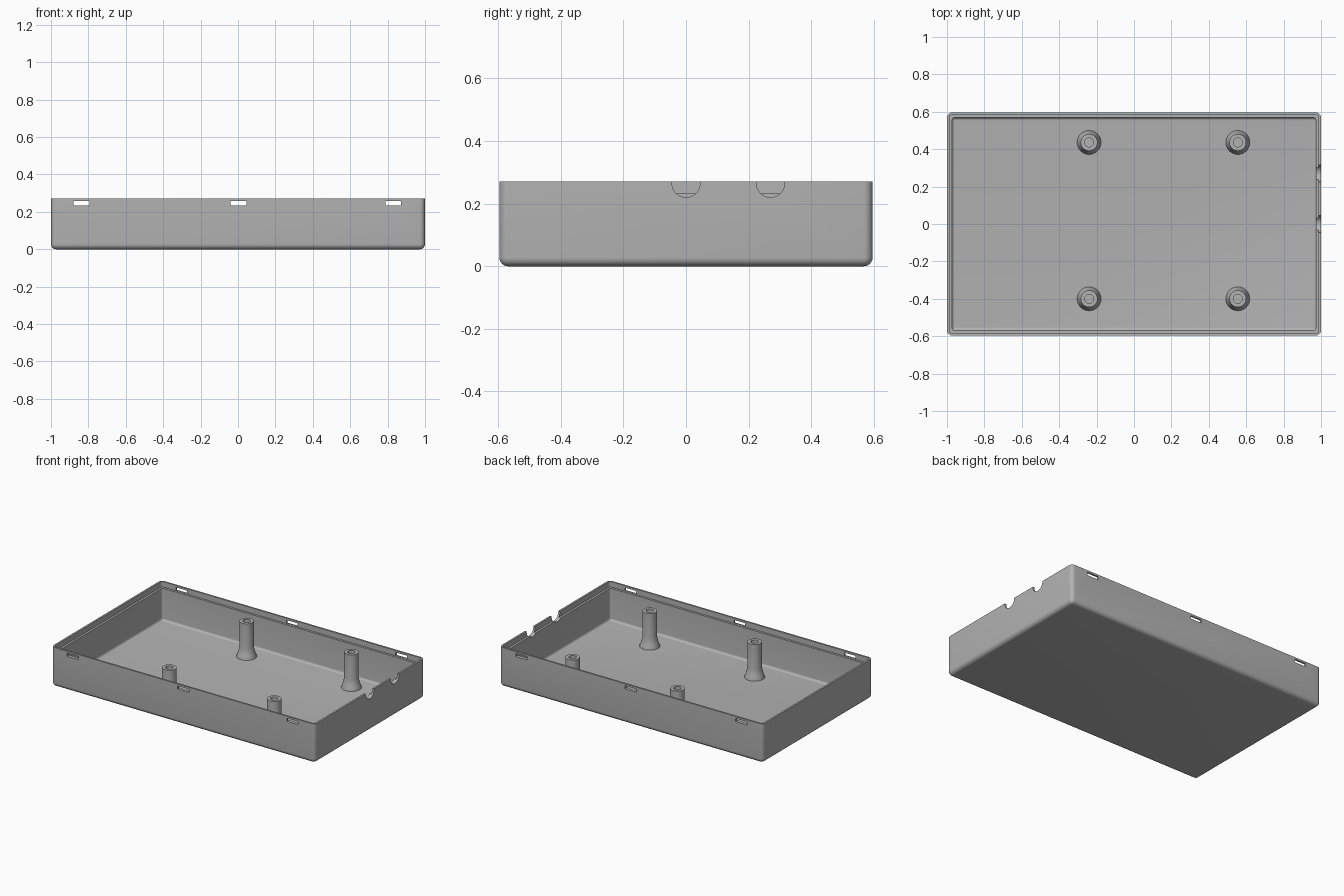
import bpy
import bmesh
from math import sin, cos, pi
from mathutils import Matrix

cube = bpy.data.objects.get("Cube")
if cube:
    bpy.data.objects.remove(cube, do_unlink=True)

HALF_X, HALF_Y, HEIGHT = 1.0, 0.596, 0.27
FILLET, WALL, LIP = 0.028, 0.027, 0.0125
FLOOR, LEDGE, INNER_FILLET = 0.013, 0.233, 0.015

grey = bpy.data.materials.new("plain grey")
grey.use_nodes = True
colour = (0.45, 0.45, 0.45, 1)
grey.diffuse_color = colour
grey.node_tree.nodes["Principled BSDF"].inputs["Base Color"].default_value = colour


def make_object(name, bm):
    bmesh.ops.recalc_face_normals(bm, faces=bm.faces)
    mesh = bpy.data.meshes.new(name)
    bm.to_mesh(mesh)
    bm.free()
    mesh.materials.append(grey)
    obj = bpy.data.objects.new(name, mesh)
    bpy.context.collection.objects.link(obj)
    return obj


def select(obj):
    bpy.ops.object.select_all(action='DESELECT')
    obj.select_set(True)
    bpy.context.view_layer.objects.active = obj


def smooth(obj):
    select(obj)
    bpy.ops.object.shade_smooth_by_angle(angle=pi / 6)


def rounded_ring(bm, inset, radius, z, steps=6):
    """Rounded rectangle, inset from the outer walls."""
    radius = max(radius, 0.0006)
    cx, cy = HALF_X - inset - radius, HALF_Y - inset - radius
    ring = []
    for q, (sx, sy) in enumerate(((1, 1), (-1, 1), (-1, -1), (1, -1))):
        for i in range(steps + 1):
            a = (q + i / steps) * pi / 2
            ring.append(bm.verts.new((sx * cx + radius * cos(a), sy * cy + radius * sin(a), z)))
    return ring


def loft(bm, rings):
    for a, b in zip(rings, rings[1:]):
        n = len(a)
        for i in range(n):
            j = (i + 1) % n
            bm.faces.new((a[i], a[j], b[j], b[i]))
    bm.faces.new(rings[0])
    bm.faces.new(rings[-1])


# Tray: outer fillet, walls, stepped rim, inner wall, inner fillet
bm = bmesh.new()
sections = []
for i in range(7):
    a = i / 6 * pi / 2
    sections.append((FILLET * (1 - sin(a)), FILLET * sin(a), FILLET * (1 - cos(a))))
sections += [(0, FILLET, HEIGHT), (LIP, FILLET - LIP, HEIGHT),
             (LIP, FILLET - LIP, LEDGE), (WALL, INNER_FILLET, LEDGE)]
for i in range(7):
    a = i / 6 * pi / 2
    sections.append((WALL + INNER_FILLET * (1 - cos(a)), INNER_FILLET * cos(a),
                     FLOOR + INNER_FILLET * (1 - sin(a))))
loft(bm, [rounded_ring(bm, *s) for s in sections])
tray = make_object("tray", bm)

# Cutters: latch slots in the long walls, cable notches in one end
bm = bmesh.new()
for x in (-0.836, 0.002, 0.83):
    for y in (-HALF_Y, HALF_Y):
        bmesh.ops.create_cube(bm, size=1, matrix=Matrix.Translation((x, y, 0.246))
                              @ Matrix.Diagonal((0.085, 0.1, 0.022, 1)))
for y in (0.0, 0.27):
    bmesh.ops.create_cone(bm, cap_ends=True, segments=40, radius1=0.045, radius2=0.045, depth=0.12,
                          matrix=Matrix.Translation((HALF_X, y, 0.265)) @ Matrix.Rotation(pi / 2, 4, 'Y'))
cutter = make_object("opening_cutter", bm)
cutter.hide_render = True

cut = tray.modifiers.new("openings", 'BOOLEAN')
cut.object = cutter
cut.operation = 'DIFFERENCE'
cut.solver = 'EXACT'
select(tray)
bpy.ops.object.modifier_apply(modifier=cut.name)
bpy.data.objects.remove(cutter, do_unlink=True)
smooth(tray)


# Standoffs: flared posts with a blind screw hole
def standoff(name, x, y):
    profile = [(0.064, FLOOR - 0.004), (0.064, FLOOR), (0.056, 0.035), (0.049, 0.06), (0.045, 0.085),
               (0.045, 0.255), (0.024, 0.255), (0.024, 0.06)]
    bm = bmesh.new()
    n = 40
    rings = [[bm.verts.new((x + r * cos(2 * pi * i / n), y + r * sin(2 * pi * i / n), z))
              for i in range(n)] for r, z in profile]
    loft(bm, rings)
    smooth(make_object(name, bm))


for side, x in (("right", -0.24), ("left", 0.555)):
    for end, y in (("front", -0.4), ("back", 0.436)):
        standoff(f"{end}_{side}_standoff", x, y)
